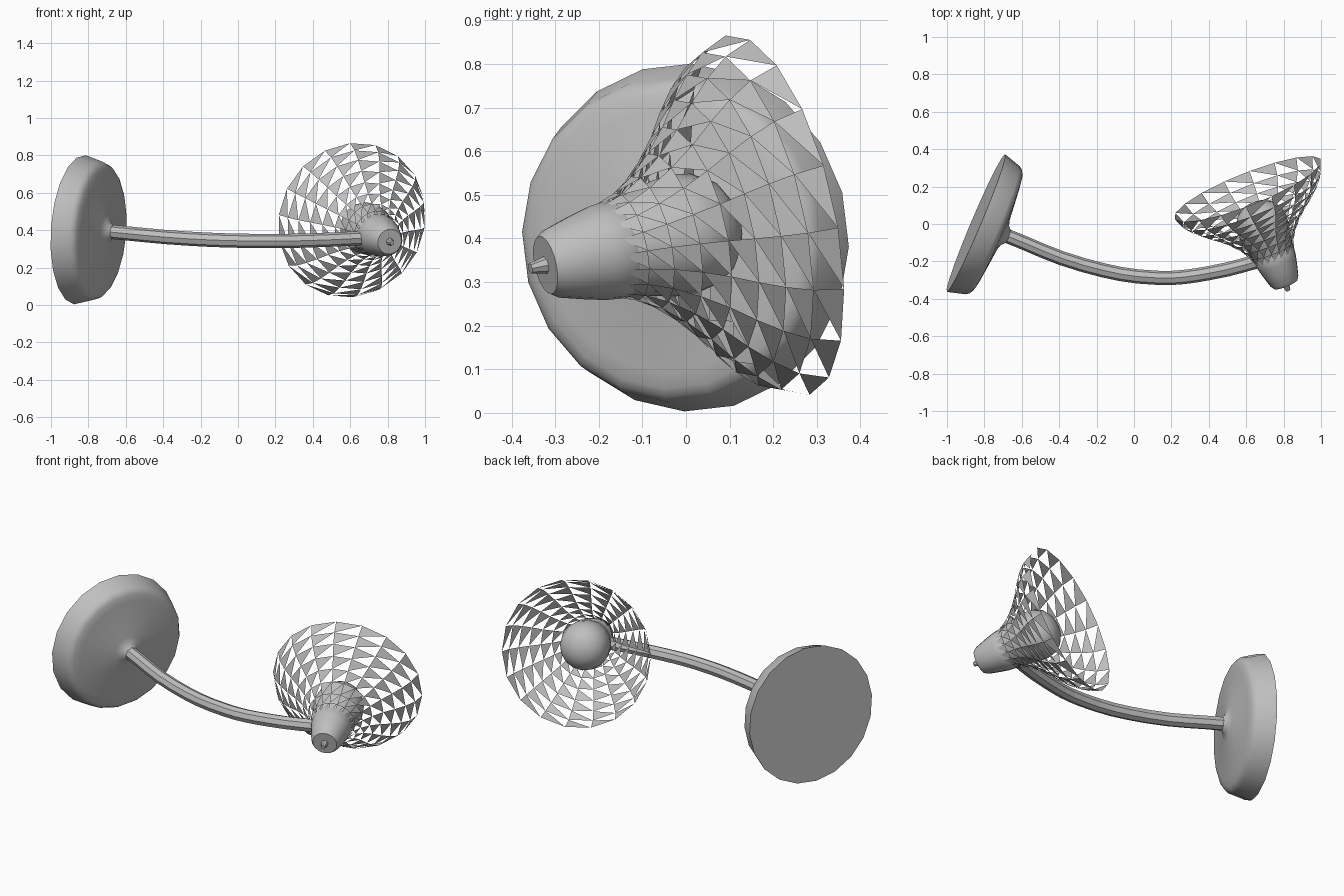
import bpy, bmesh, math
from mathutils import Vector, Matrix

cube = bpy.data.objects.get("Cube")
if cube:
    bpy.data.objects.remove(cube, do_unlink=True)

grey = bpy.data.materials.new("plain grey")
grey.use_nodes = True
grey.diffuse_color = (0.52, 0.52, 0.52, 1)
grey.node_tree.nodes["Principled BSDF"].inputs["Base Color"].default_value = (0.52, 0.52, 0.52, 1)


def frame(origin, axis):
    """Matrix with local z along the axis and local x as near upright as possible."""
    d = Vector(axis).normalized()
    u = (Vector((0, 0, 1)) - d * d.z).normalized()
    v = d.cross(u)
    return Matrix.Translation(origin) @ Matrix((u, v, d)).transposed().to_4x4()


def lathe(name, profile, sides, matrix, phase=0.0, smooth=True, lattice=False):
    """Spin (radius, height) points; a lattice keeps one triangle of each cell."""
    bm = bmesh.new()
    rings = []
    for r, h in profile:
        if r == 0:
            rings.append([bm.verts.new((0, 0, h))] * sides)
            continue
        angles = [math.radians(phase) + math.tau * i / sides for i in range(sides)]
        rings.append([bm.verts.new((r * math.cos(a), r * math.sin(a), h)) for a in angles])
    for low, high in zip(rings, rings[1:]):
        for i in range(sides):
            k = (i + 1) % sides
            corners = [low[i], high[k], high[i]] if lattice else [low[i], low[k], high[k], high[i]]
            bm.faces.new(list(dict.fromkeys(corners)))
    bmesh.ops.recalc_face_normals(bm, faces=bm.faces)
    if lattice:
        for f in bm.faces:  # outward faces
            c = f.calc_center_median()
            if f.normal.dot(Vector((c.x, c.y, 0))) < 0:
                f.normal_flip()
    bm.transform(matrix)
    mesh = bpy.data.meshes.new(name)
    bm.to_mesh(mesh)
    bm.free()
    mesh.materials.append(grey)
    obj = bpy.data.objects.new(name, mesh)
    bpy.context.collection.objects.link(obj)
    if smooth:
        bpy.ops.object.select_all(action="DESELECT")
        obj.select_set(True)
        bpy.context.view_layer.objects.active = obj
        bpy.ops.object.shade_smooth_by_angle(angle=math.radians(35))
    return obj


# Round wall plate with a sloping rim, domed towards the arm, leaning slightly forward
plate = frame((-0.845, 0.005, 0.402), (0.92, -0.39, -0.065))
lathe("wall_plate",
      [(0, 0), (0.4, 0), (0.372, 0.098), (0.359, 0.116), (0.339, 0.126), (0.30, 0.133),
       (0.09, 0.158), (0.055, 0.169), (0.035, 0.19), (0, 0.19)],
      20, plate, phase=-3)

# Curved eight-sided arm
curve = bpy.data.curves.new("arm", "CURVE")
curve.dimensions = "3D"
curve.bevel_depth = 0.038
curve.bevel_resolution = 2
curve.use_fill_caps = True
curve.resolution_u = 4
path = [(-0.70, -0.055, 0.393), (-0.27, -0.22, 0.355), (0.13, -0.288, 0.342),
        (0.40, -0.263, 0.346), (0.75, -0.175, 0.362)]
spline = curve.splines.new("BEZIER")
spline.bezier_points.add(len(path) - 1)
for point, co in zip(spline.bezier_points, path):
    point.co = co
    point.handle_left_type = point.handle_right_type = "AUTO"
spline.use_smooth = False
curve.materials.append(grey)
arm = bpy.data.objects.new("arm", curve)
bpy.context.collection.objects.link(arm)

# Lamp head parts share one tilted axis
head = frame((0.80, -0.295, 0.345), (-0.362, 0.909, 0.204))

lathe("socket", [(0, -0.03), (0.068, -0.03), (0.080, -0.012), (0.097, 0.05),
                 (0.109, 0.10), (0.115, 0.15), (0.10, 0.18), (0, 0.18)], 20, head)
lathe("switch_pin", [(0, -0.068), (0.012, -0.068), (0.021, -0.025), (0, -0.025)], 8, head, smooth=False)
lathe("bulb", [(0, 0.12), (0.105, 0.13), (0.122, 0.21), (0.136, 0.27), (0.14, 0.32),
               (0.132, 0.363), (0.108, 0.407), (0.062, 0.438), (0, 0.45)], 16, head)

# Flared shade of open triangles
lathe("lattice_shade",
      [(0.108, 0.118), (0.126, 0.175), (0.155, 0.225), (0.198, 0.277), (0.25, 0.327),
       (0.305, 0.37), (0.355, 0.415), (0.397, 0.465), (0.423, 0.53)],
      18, head, phase=14, smooth=False, lattice=True)
